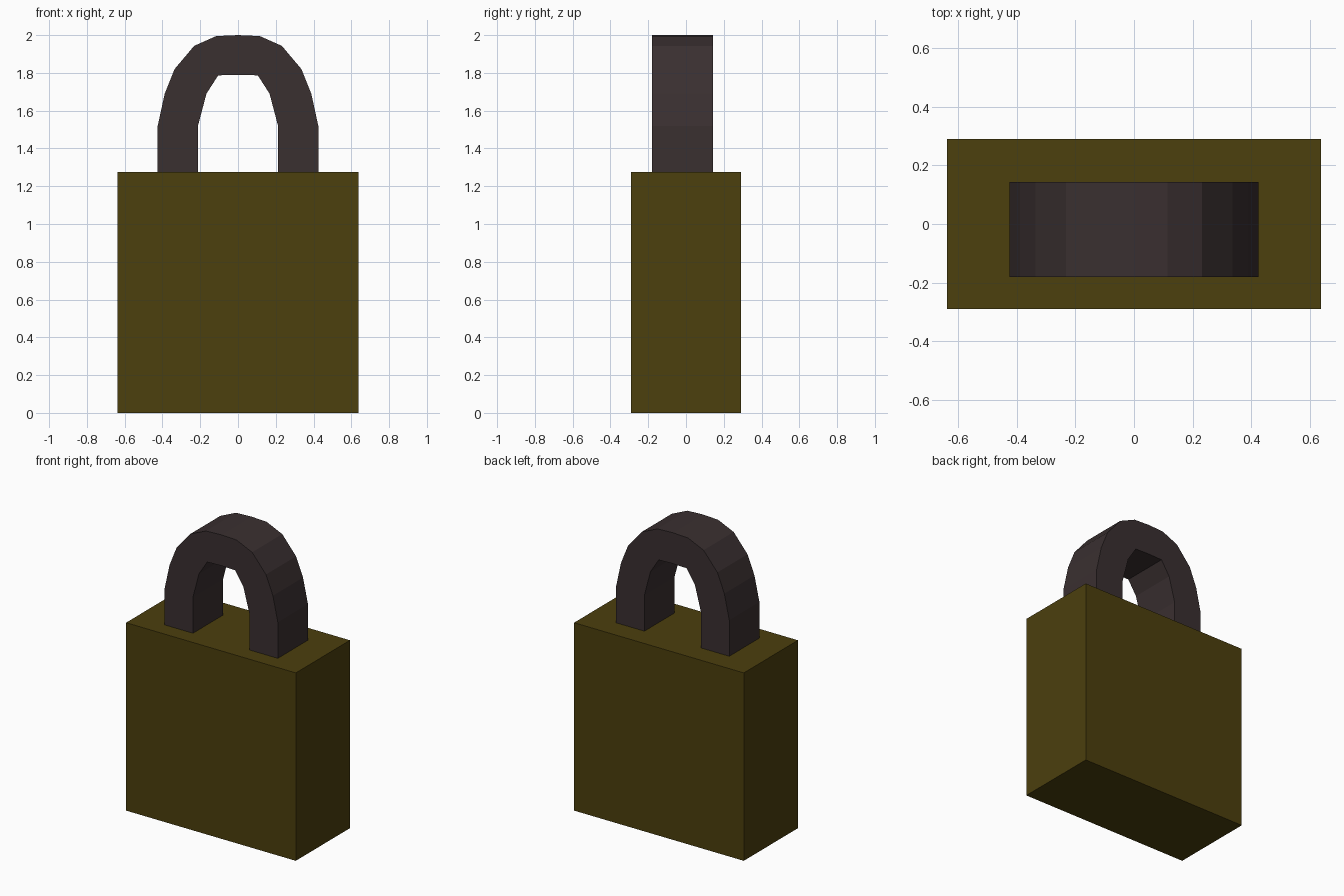
import bpy
import bmesh
from mathutils import Vector

default = bpy.data.objects.get("Cube")
if default:
    bpy.data.objects.remove(default, do_unlink=True)


def make_material(name, rgb):
    mat = bpy.data.materials.new(name)
    mat.use_nodes = True
    color = (*rgb, 1.0)
    mat.diffuse_color = color
    bsdf = mat.node_tree.nodes["Principled BSDF"]
    bsdf.inputs["Base Color"].default_value = color
    bsdf.inputs["Roughness"].default_value = 0.8
    return mat


def mirrored(half):
    """Complete a right-hand half outline that ends on the centre line."""
    return half + [(-x, z) for x, z in reversed(half[:-1])]


def extrude_outline(name, outline, y_front, y_back, mat):
    """Extrude a closed x-z outline from front to back."""
    bm = bmesh.new()
    face = bm.faces.new([bm.verts.new((x, y_front, z)) for x, z in outline])
    result = bmesh.ops.extrude_face_region(bm, geom=[face], use_keep_orig=True)
    moved = [g for g in result["geom"] if isinstance(g, bmesh.types.BMVert)]
    bmesh.ops.translate(bm, verts=moved, vec=Vector((0, y_back - y_front, 0)))
    bmesh.ops.recalc_face_normals(bm, faces=bm.faces[:])
    mesh = bpy.data.meshes.new(name)
    bm.to_mesh(mesh)
    bm.free()
    mesh.materials.append(mat)
    obj = bpy.data.objects.new(name, mesh)
    bpy.context.collection.objects.link(obj)
    return obj


brass = make_material("dark brass", (0.072, 0.050, 0.004))
steel = make_material("dark steel", (0.042, 0.029, 0.030))

# Lock body: plain block
body_top = 1.275
half_width = 0.637
body = [(half_width, 0), (half_width, body_top), (-half_width, body_top), (-half_width, 0)]
extrude_outline("lock_body", body, -0.29, 0.29, brass)

# Shackle: faceted arch with straight legs, slightly off-centre in depth
outer = mirrored([(0.425, body_top), (0.425, 1.52), (0.388, 1.69), (0.336, 1.82),
                  (0.232, 1.943), (0.115, 1.995), (0, 2.0)])
inner = mirrored([(0.212, body_top), (0.212, 1.52), (0.167, 1.69),
                  (0.105, 1.787), (0, 1.79)])
extrude_outline("shackle", outer + inner[::-1], -0.18, 0.143, steel)
